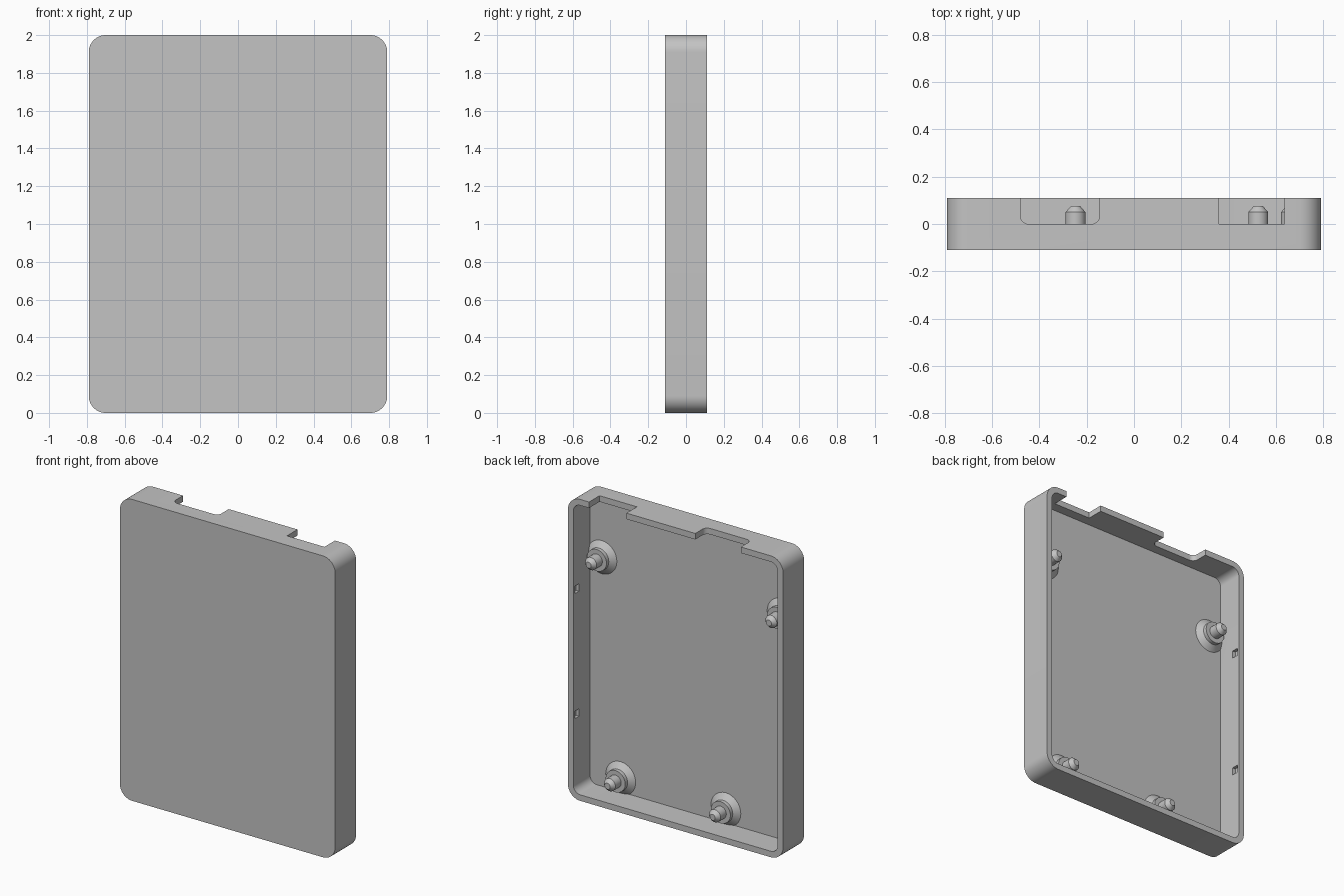
import bpy, bmesh
from math import cos, sin, pi
from mathutils import Matrix

if "Cube" in bpy.data.objects:
    bpy.data.objects.remove(bpy.data.objects["Cube"], do_unlink=True)

grey = bpy.data.materials.new("light_grey_plastic")
grey.use_nodes = True
colour = (0.55, 0.55, 0.55, 1)
grey.diffuse_color = colour
grey.node_tree.nodes["Principled BSDF"].inputs["Base Color"].default_value = colour

W, D, H = 0.79, 0.11, 2.0      # half width, half depth, height
WALL, FLOOR = 0.04, -0.065     # wall thickness, inner floor level


def make_object(name, bm):
    bmesh.ops.recalc_face_normals(bm, faces=bm.faces[:])
    mesh = bpy.data.meshes.new(name)
    bm.to_mesh(mesh)
    bm.free()
    mesh.materials.append(grey)
    obj = bpy.data.objects.new(name, mesh)
    bpy.context.collection.objects.link(obj)
    return obj


def rounded_rect(x0, x1, v0, v1, r, steps=12):
    """Outline of a rectangle with rounded corners."""
    corners = [(x1 - r, v1 - r), (x0 + r, v1 - r), (x0 + r, v0 + r), (x1 - r, v0 + r)]
    pts = []
    for i, (cx, cv) in enumerate(corners):
        for k in range(steps + 1):
            a = pi / 2 * (i + k / steps)
            pts.append((cx + r * cos(a), cv + r * sin(a)))
    return pts


def prism(name, outline, lo, hi, axis):
    """Extrude an outline along y or z."""
    bm = bmesh.new()
    place = (lambda p, t: (p[0], t, p[1])) if axis == "y" else (lambda p, t: (p[0], p[1], t))
    a = [bm.verts.new(place(p, lo)) for p in outline]
    b = [bm.verts.new(place(p, hi)) for p in outline]
    bm.faces.new(a)
    bm.faces.new(b)
    for i in range(len(a)):
        j = (i + 1) % len(a)
        bm.faces.new((a[i], a[j], b[j], b[i]))
    return make_object(name, bm)


def box(name, lo, hi):
    outline = [(lo[0], lo[1]), (hi[0], lo[1]), (hi[0], hi[1]), (lo[0], hi[1])]
    return prism(name, outline, lo[2], hi[2], "z")


def activate(obj):
    bpy.ops.object.select_all(action="DESELECT")
    obj.select_set(True)
    bpy.context.view_layer.objects.active = obj


def cut(target, cutter):
    activate(target)
    mod = target.modifiers.new("cut", "BOOLEAN")
    mod.operation, mod.solver, mod.object = "DIFFERENCE", "EXACT", cutter
    bpy.ops.object.modifier_apply(modifier=mod.name)
    bpy.data.objects.remove(cutter, do_unlink=True)


def smooth(obj):
    activate(obj)
    bpy.ops.object.shade_smooth_by_angle(angle=0.45)


# Tray shell, open at the back
shell = prism("case_shell", rounded_rect(-W, W, 0, H, 0.09), -D, D, "y")
cut(shell, prism("cavity_cutter",
                 rounded_rect(-W + WALL, W - WALL, WALL, H - WALL, 0.05), FLOOR, 0.3, "y"))

# Connector openings in the top wall: one rounded, one square
cut(shell, prism("rounded_port_cutter", rounded_rect(-0.48, -0.145, 0, 0.3, 0.035),
                 H - 0.07, H + 0.1, "z"))
cut(shell, box("square_port_cutter", (0.36, 0, H - 0.07), (0.635, 0.3, H + 0.1)))

# Snap pockets inside both side walls
for side in (-1, 1):
    for z in (0.55, 1.38):
        x0, x1 = sorted((side * (W - WALL - 0.02), side * (W - WALL + 0.022)))
        cut(shell, box("pocket_cutter", (x0, 0.05, z - 0.025), (x1, 0.095, z + 0.025)))
smooth(shell)

# Board standoffs: flared foot, shoulder and chamfered pin (radius, y)
profile = [(0, FLOOR - 0.01), (0.11, FLOOR - 0.01), (0.11, FLOOR), (0.072, -0.035),
           (0.072, -0.01), (0.042, -0.01), (0.042, 0.05), (0.02, 0.075), (0, 0.075)]


def standoff(name, x, z):
    bm = bmesh.new()
    verts = [bm.verts.new((r, y, 0)) for r, y in profile]
    edges = [bm.edges.new(pair) for pair in zip(verts, verts[1:])]
    bmesh.ops.spin(bm, geom=verts + edges, axis=(0, 1, 0), cent=(0, 0, 0),
                   angle=2 * pi, steps=32)
    bmesh.ops.remove_doubles(bm, verts=bm.verts[:], dist=0.0005)
    bmesh.ops.transform(bm, matrix=Matrix.Translation((x, 0, z)), verts=bm.verts[:])
    smooth(make_object(name, bm))


standoff("standoff_upper_left", 0.663, 1.56)
standoff("standoff_upper_right", -0.66, 1.53)
standoff("standoff_lower_left", 0.525, 0.13)
standoff("standoff_lower_right", -0.247, 0.13)
